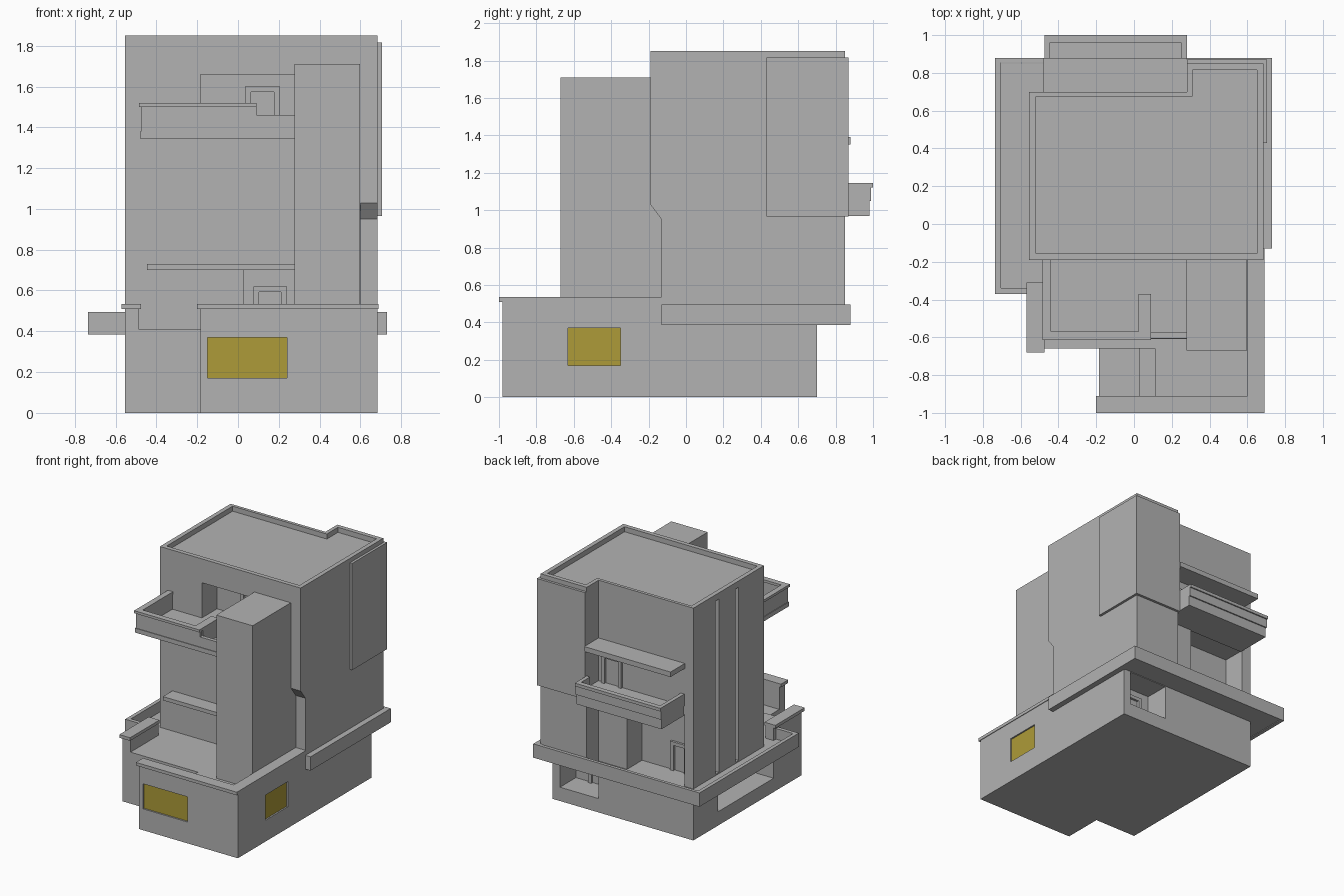
import bpy, bmesh

old = bpy.data.objects.get("Cube")
if old:
    bpy.data.objects.remove(old, do_unlink=True)


def material(name, color):
    m = bpy.data.materials.new(name)
    m.use_nodes = True
    m.diffuse_color = color
    m.node_tree.nodes["Principled BSDF"].inputs["Base Color"].default_value = color
    return m


GREY = material("concrete grey", (0.45, 0.45, 0.45, 1))
YELLOW = material("window yellow", (0.42, 0.33, 0.04, 1))


def prism(name, pts, lo, hi, axis="z", mat=GREY):
    """Extrude a flat outline along an axis (z: xy outline, x: yz outline)."""
    bm = bmesh.new()
    place = (lambda a, b, c: (a, b, c)) if axis == "z" else (lambda a, b, c: (c, a, b))
    low = [bm.verts.new(place(a, b, lo)) for a, b in pts]
    top = [bm.verts.new(place(a, b, hi)) for a, b in pts]
    bm.faces.new(low)
    bm.faces.new(top)
    n = len(pts)
    for i in range(n):
        j = (i + 1) % n
        bm.faces.new((low[i], low[j], top[j], top[i]))
    bmesh.ops.recalc_face_normals(bm, faces=bm.faces)
    me = bpy.data.meshes.new(name)
    bm.to_mesh(me)
    bm.free()
    me.materials.append(mat)
    ob = bpy.data.objects.new(name, me)
    bpy.context.scene.collection.objects.link(ob)
    return ob


def box(name, x, y, z, mat=GREY):
    return prism(name, [(x[0], y[0]), (x[1], y[0]), (x[1], y[1]), (x[0], y[1])],
                 z[0], z[1], mat=mat)


def carve(ob, cutters):
    """Subtract the cutters, keep the result as a plain mesh."""
    for c in cutters:
        c.hide_render = True
        m = ob.modifiers.new("cut", "BOOLEAN")
        m.operation, m.solver, m.object = "DIFFERENCE", "EXACT", c
    dg = bpy.context.evaluated_depsgraph_get()
    dg.update()
    me = bpy.data.meshes.new_from_object(ob.evaluated_get(dg))
    ob.modifiers.clear()
    ob.data = me
    for c in cutters:
        bpy.data.objects.remove(c, do_unlink=True)


def door(name, x, wall, z, out):
    """Raised frame of two jambs and a lintel; out is the facing direction in y."""
    t = 0.028
    y = sorted((wall - out * 0.01, wall + out * 0.018))
    box(name + "_left_jamb", (x[1] - t, x[1]), y, z)
    box(name + "_right_jamb", (x[0], x[0] + t), y, z)
    box(name + "_lintel", (x[0] + t, x[1] - t), y, (z[1] - t, z[1]))


L, R = -0.555, 0.685        # side walls
F, B = -0.19, 0.70          # upper walls
FLOOR = 0.41

# Ground floor with window pockets and open bays
ground = prism("ground_floor", [(L, -0.66), (-0.185, -0.66), (-0.185, -0.98), (R, -0.98),
                                (R, B), (L, B)], 0, FLOOR)
carve(ground, [
    box("c1", (-0.15, 0.24), (-1.1, -0.965), (0.17, 0.37)),
    box("c2", (0.67, 0.8), (-0.63, -0.35), (0.17, 0.37)),
    box("c3", (0.28, 0.62), (0.5, 0.8), (0.11, 0.385)),
    box("c4", (-0.7, -0.37), (-0.31, 0.39), (0.11, 0.385)),
    box("c5", (-0.3, 0.03), (-0.91, -0.66), (0.33, 0.6)),
    box("c6", (0.02, 0.11), (-0.91, -0.66), (0.37, 0.6)),
])
box("front_window", (-0.15, 0.24), (-0.967, -0.96), (0.17, 0.37), YELLOW)
box("side_window", (0.665, 0.673), (-0.63, -0.35), (0.17, 0.37), YELLOW)
door("basement_door", (0.36, 0.5), 0.5, (0.11, 0.33), 1)

# Front terrace parapets and copings
box("terrace_front_wall", (-0.185, R), (-0.98, -0.91), (FLOOR, 0.51))
box("terrace_front_coping", (-0.2, 0.69), (-1.0, -0.91), (0.51, 0.535))
box("terrace_side_wall", (0.605, R), (-0.91, -0.13), (FLOOR, 0.51))
box("terrace_side_coping", (0.6, 0.69), (-0.91, -0.13), (0.51, 0.535))
box("terrace_corner_wall", (L, -0.485), (-0.66, -0.31), (FLOOR, 0.51))
box("terrace_corner_coping", (-0.57, -0.475), (-0.68, -0.31), (0.51, 0.535))

# Walkway round the back
box("walkway_side_floor", (-0.71, -0.54), (-0.34, 0.85), (0.39, FLOOR))
box("walkway_back_floor", (-0.54, R), (0.69, 0.85), (0.39, FLOOR))
box("walkway_side_parapet", (-0.735, -0.705), (-0.37, 0.88), (0.385, 0.495))
box("walkway_end_parapet", (-0.705, L), (-0.37, -0.34), (0.385, 0.495))
box("walkway_back_parapet", (-0.705, R), (0.855, 0.88), (0.385, 0.495))
box("walkway_side_band", (R - 0.01, 0.73), (-0.13, 0.88), (0.385, 0.495))

# Main block: roof tray, recessed doorways, slots and chamfered corner
block = prism("main_block", [(L, F), (R, F), (R, 0.85), (0.28, 0.85), (0.28, B), (L, B)],
              FLOOR - 0.01, 1.85)
carve(block, [
    prism("c1", [(-0.52, -0.155), (0.65, -0.155), (0.65, 0.815), (0.31, 0.815),
                 (0.31, 0.675), (-0.52, 0.675)], 1.81, 2),
    box("c2", (-0.185, 0.28), (-0.4, 0), (1.38, 1.66)),
    box("c3", (0.03, 0.28), (-0.4, 0), (FLOOR, 0.7)),
    box("c4", (-0.475, 0.03), (0.51, 0.8), (FLOOR, 0.98)),
    box("c5", (-0.7, L + 0.03), (0.38, 0.42), (0.42, 1.8)),
    box("c6", (-0.7, L + 0.03), (0.13, 0.17), (0.42, 1.8)),
    prism("c7", [(-0.13, 0.3), (-0.13, 0.95), (-0.25, 1.11), (-0.25, 0.3)], 0.6, 0.8, "x"),
])
box("front_tower", (0.278, 0.598), (-0.67, -0.1), (FLOOR, 1.71))
prism("corner_cladding", [(R - 0.005, 0.43), (0.705, 0.43), (0.705, 0.87), (0.28, 0.87),
                          (0.28, 0.845), (R - 0.005, 0.845)], 0.965, 1.815)

# Upper front balcony
box("front_balcony_floor", (-0.48, 0.28), (-0.61, F), (1.345, 1.38))
box("front_balcony_side", (-0.475, -0.445), (-0.605, F), (1.38, 1.5))
box("front_balcony_side_coping", (-0.485, -0.44), (-0.615, F), (1.5, 1.52))
box("front_balcony_front", (-0.445, 0.09), (-0.605, -0.58), (1.38, 1.5))
box("front_balcony_front_coping", (-0.44, 0.09), (-0.615, -0.57), (1.5, 1.52))
box("front_balcony_return", (0.025, 0.09), (-0.57, -0.37), (1.38, 1.52))
box("front_balcony_low_wall", (0.09, 0.28), (-0.605, -0.575), (1.38, 1.46))
door("front_balcony_door", (0.035, 0.205), 0, (1.38, 1.6), -1)

# Lower front entrance
box("entrance_canopy", (-0.445, 0.28), (-0.31, F), (0.7, 0.73))
door("entrance_door", (0.075, 0.24), 0, (FLOOR, 0.62), -1)

# Back balcony and canopy
box("back_balcony_base", (-0.47, 0.28), (B - 0.01, 0.98), (0.97, 1.05))
for name, x, y in (("front", (-0.475, 0.28), (0.96, 0.99)),
                   ("right", (-0.475, -0.445), (B, 0.96)),
                   ("left", (0.25, 0.28), (0.85, 0.96))):
    box("back_balcony_" + name, x, y, (1.05, 1.12))
    grow = 0.01 if name == "front" else 0
    box("back_balcony_coping_" + name, x, (y[0], y[1] + grow), (1.12, 1.145))
box("back_canopy", (-0.48, 0.28), (B - 0.01, 0.88), (1.35, 1.39))
door("back_balcony_door", (0.07, 0.245), B, (1.05, 1.28), 1)
door("back_walkway_door", (-0.38, -0.23), 0.51, (FLOOR, 0.64), 1)
